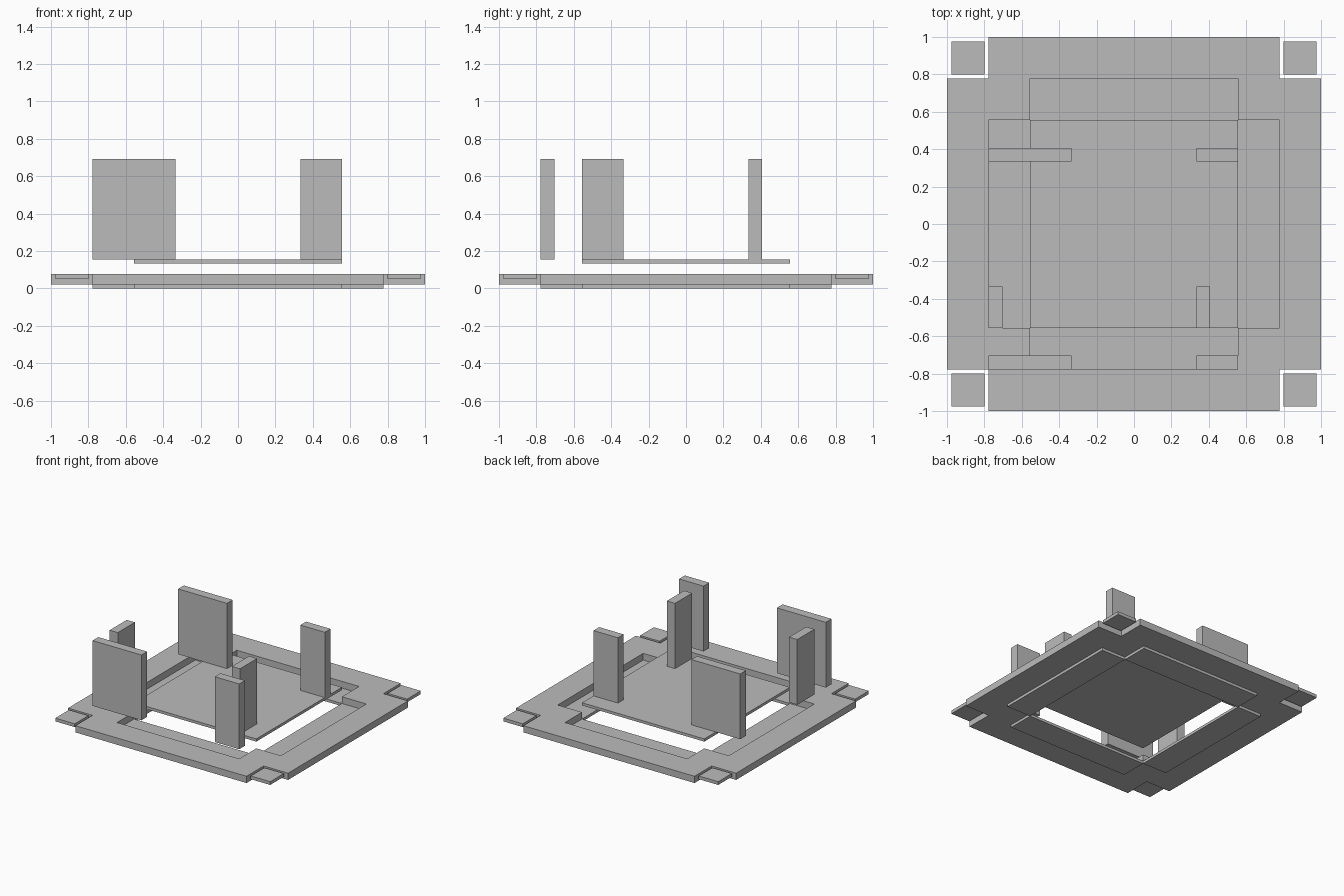
import bpy, bmesh

if "Cube" in bpy.data.objects:
    bpy.data.objects.remove(bpy.data.objects["Cube"])

U = 1 / 9  # planning module

grey = bpy.data.materials.new("light grey")
grey.diffuse_color = (0.5, 0.5, 0.5, 1)
grey.use_nodes = True
grey.node_tree.nodes["Principled BSDF"].inputs["Base Color"].default_value = grey.diffuse_color


def finish(name, bm):
    bmesh.ops.recalc_face_normals(bm, faces=bm.faces)
    mesh = bpy.data.meshes.new(name)
    bm.to_mesh(mesh)
    bm.free()
    mesh.materials.append(grey)
    obj = bpy.data.objects.new(name, mesh)
    bpy.context.collection.objects.link(obj)
    return obj


def box(name, x0, x1, y0, y1, z0, z1):
    bm = bmesh.new()
    bmesh.ops.create_cube(bm, size=1)
    for v in bm.verts:
        v.co = (x1 if v.co.x > 0 else x0,
                y1 if v.co.y > 0 else y0,
                z1 if v.co.z > 0 else z0)
    return finish(name, bm)


def cross(a, b):
    """Twelve-point outline of a cross reaching a, with arms b half-wide."""
    pts = []
    x, y = 1, 0
    for _ in range(4):
        for u, v in ((a, -b), (a, b), (b, b)):
            pts.append((u * x - v * y, u * y + v * x))
        x, y = -y, x
    return pts


# Cross-shaped frame with a cross-shaped opening
bm = bmesh.new()
z_low, z_top = 0.2 * U, 0.7 * U
loops = [[bm.verts.new((x, y, z)) for x, y in cross(a, b)]
         for a, b, z in ((1, 7 * U, z_low), (1, 7 * U, z_top),
                         (7 * U, 5 * U, z_top), (7 * U, 5 * U, z_low))]
for k in range(4):
    p, q = loops[k], loops[(k + 1) % 4]
    for i in range(12):
        j = (i + 1) % 12
        bm.faces.new((p[i], p[j], q[j], q[i]))
finish("base_frame", bm)

# Sunken strips below each arm of the opening
for s, side in ((-1, "a"), (1, "b")):
    lo, hi = sorted((s * 5 * U, s * 7 * U))
    box("sunken_strip_x_" + side, lo, hi, -5 * U, 5 * U, 0, z_low)
    box("sunken_strip_y_" + side, -5 * U, 5 * U, lo, hi, 0, z_low)

# Corner pads
for sx in (-1, 1):
    for sy in (-1, 1):
        x0, x1 = sorted((sx * 0.8, sx * 0.977))
        y0, y1 = sorted((sy * 0.8, sy * 0.977))
        box("corner_pad", x0, x1, y0, y1, 0.051, z_top)

# Raised central floor
floor_top = 1.4 * U
box("floor_panel", -5 * U, 5 * U, -5 * U, 5 * U, 1.2 * U, floor_top)

# Upright walls: two rows facing the front, one pair facing sideways
T = 0.074
for row, y0 in (("front", -7 * U), ("back", 3 * U)):
    box(row + "_wide_wall", -7 * U, -3 * U, y0, y0 + T, floor_top, 0.692)
    box(row + "_narrow_wall", 3 * U, 5 * U, y0, y0 + T, floor_top, 0.692)
for side, x0 in (("left", -7 * U), ("right", 3 * U)):
    box(side + "_side_wall", x0, x0 + T, -5 * U, -3 * U, floor_top, 0.692)
